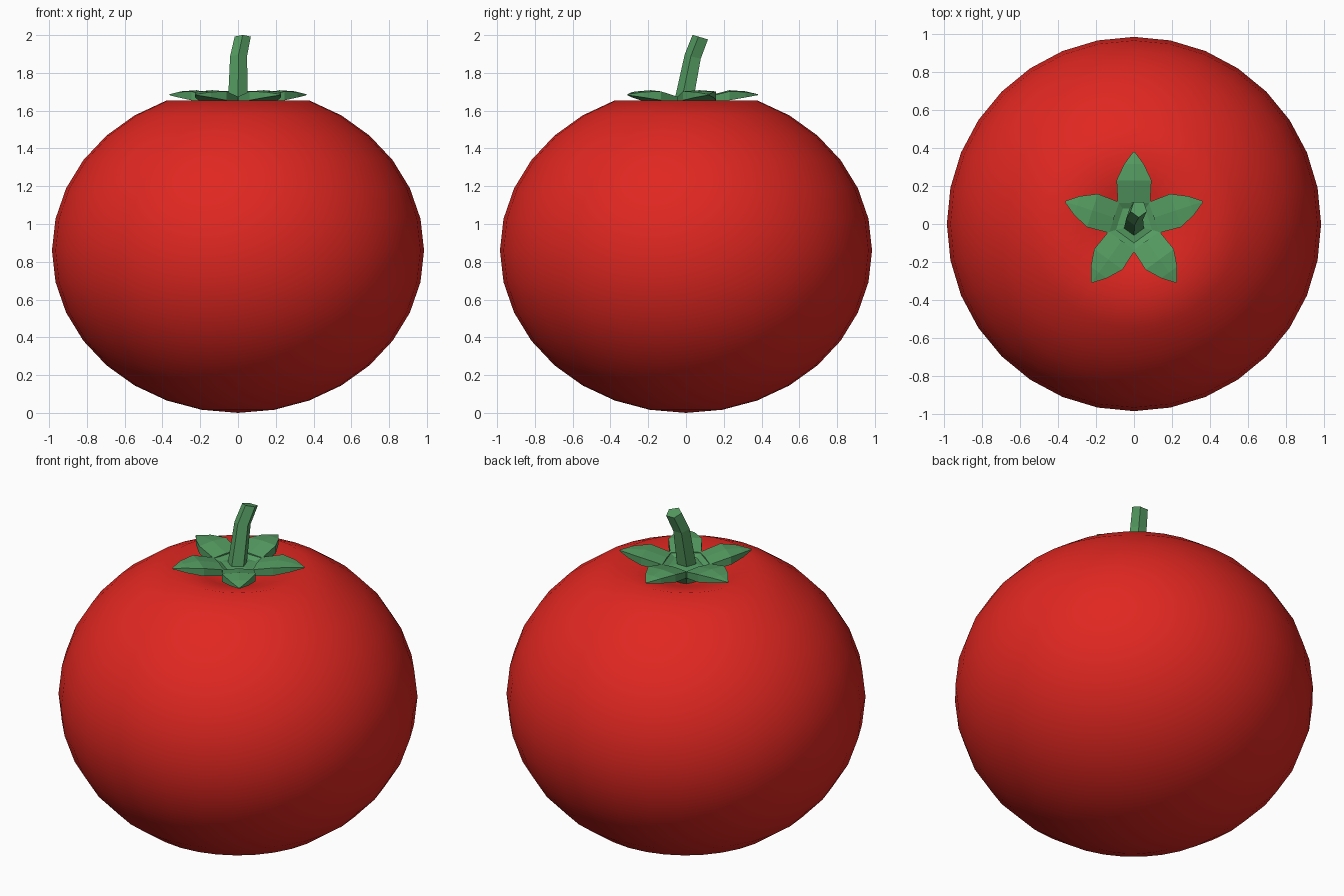
import bpy, bmesh, math
from mathutils import Vector, Matrix

if "Cube" in bpy.data.objects:
    bpy.data.objects.remove(bpy.data.objects["Cube"])


def material(name, color):
    m = bpy.data.materials.new(name)
    m.diffuse_color = color
    m.use_nodes = True
    m.node_tree.nodes["Principled BSDF"].inputs["Base Color"].default_value = m.diffuse_color
    return m


RED = material("red_skin", (0.75, 0.02, 0.015, 1))
GREEN = material("green_leaf", (0.09, 0.33, 0.12, 1))


def loft(name, rings, mat, matrix=Matrix()):
    """Closed flat-shaded skin through rings of equal point count."""
    bm = bmesh.new()
    rows = [[bm.verts.new(matrix @ Vector(p)) for p in r] for r in rings]
    n = len(rows[0])
    for a, b in zip(rows, rows[1:]):
        for i in range(n):
            j = (i + 1) % n
            bm.faces.new((a[i], a[j], b[j], b[i]))
    bm.faces.new(rows[0][::-1])
    bm.faces.new(rows[-1])
    bmesh.ops.recalc_face_normals(bm, faces=bm.faces)
    mesh = bpy.data.meshes.new(name)
    bm.to_mesh(mesh)
    bm.free()
    mesh.materials.append(mat)
    ob = bpy.data.objects.new(name, mesh)
    bpy.context.collection.objects.link(ob)
    return ob


# Fruit: squashed sphere with a dimple pushed into the top
bpy.ops.mesh.primitive_uv_sphere_add(segments=32, ring_count=16, radius=1)
fruit = bpy.context.object
fruit.name = "fruit"
for v in fruit.data.vertices:
    r = math.hypot(v.co.x, v.co.y)
    top = v.co.z > 0
    v.co = (v.co.x * 0.985, v.co.y * 0.985, 0.86 + v.co.z * 0.86)
    if top and r < 0.05:
        v.co.z = 1.55
    elif top and r < 0.25:
        v.co.z = 1.61
fruit.data.materials.append(RED)
bpy.ops.object.shade_smooth()


# Hub and bent five-sided stem, one corner facing the front
def pentagon(x, y, z, r, tilt=0.0):
    pts = []
    for k in range(5):
        a = math.radians(-90 + 72 * k)
        dx, dy = r * math.cos(a), r * math.sin(a)
        pts.append((x + dx, y + dy, z - dy * tilt))
    return pts


loft("stem_and_hub", [
    pentagon(0, 0, 1.55, 0.08),
    pentagon(0, 0, 1.64, 0.150),
    pentagon(0, 0, 1.675, 0.150),
    pentagon(0, 0, 1.655, 0.10),
    pentagon(0, -0.005, 1.66, 0.055),
    pentagon(0.003, 0.04, 1.885, 0.047, 0.25),
    pentagon(0.025, 0.08, 1.988, 0.045, 0.3),
], GREEN)

# Five pointed sepals: distance out, half width, top z, bottom z
rows = [(0.11, 0.085, 1.672, 1.635), (0.23, 0.092, 1.702, 1.655),
        (0.315, 0.052, 1.699, 1.67), (0.38, 0.004, 1.687, 1.682)]
rings = [[(-w, y, b), (w, y, b), (w, y, t), (0, y, t + w * 0.07), (-w, y, t)]
         for y, w, t, b in rows]
for k in range(5):
    loft(f"sepal_{k + 1}", rings, GREEN, Matrix.Rotation(math.radians(72 * k), 4, 'Z'))
